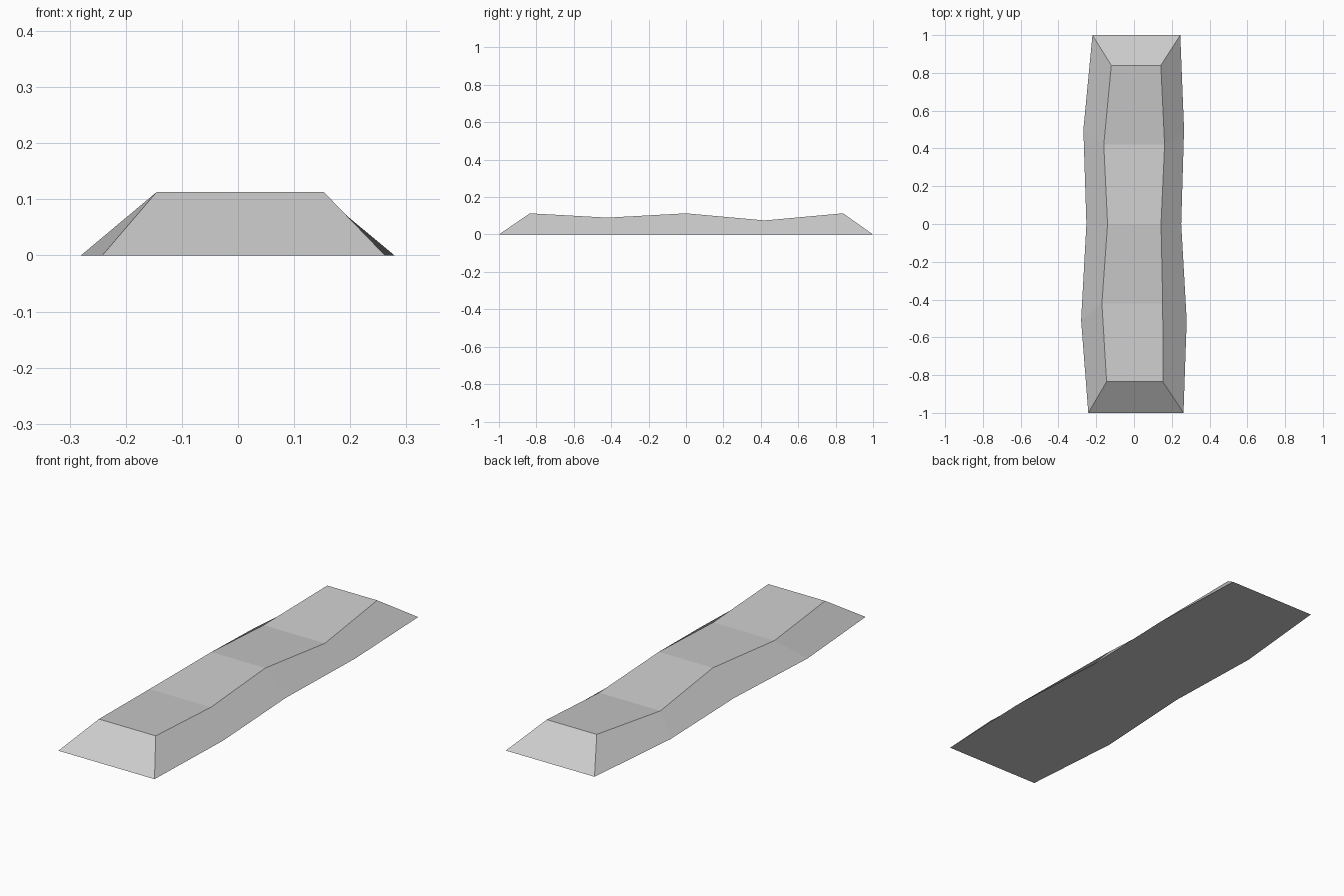
import bpy
import bmesh

cube = bpy.data.objects.get("Cube")
if cube:
    bpy.data.objects.remove(cube, do_unlink=True)

# Plain grey stone colour
grey = bpy.data.materials.new("light_grey")
grey.use_nodes = True
colour = (0.6, 0.6, 0.6, 1)
grey.diffuse_color = colour
grey.node_tree.nodes["Principled BSDF"].inputs["Base Color"].default_value = colour

# Cross sections from front to back: left edge x, right edge x, y, z
base = [(-.242, .262, -1, 0), (-.28, .279, -.51, 0), (-.252, .25, 0, 0),
        (-.268, .265, .5, 0), (-.22, .245, 1, 0)]
crest = [(-.145, .153, -.835, .113), (-.17, .152, -.42, .09), (-.14, .143, 0, .113),
         (-.16, .162, .42, .075), (-.12, .142, .84, .113)]

bm = bmesh.new()
rings = []
for b, c in zip(base, crest):
    points = [(b[0], b[2], b[3]), (b[1], b[2], b[3]),
              (c[1], c[2], c[3]), (c[0], c[2], c[3])]
    rings.append([bm.verts.new(p) for p in points])

# Skin between neighbouring sections, then close the sloped ends
for near, far in zip(rings, rings[1:]):
    for i in range(4):
        j = (i + 1) % 4
        bm.faces.new((near[i], near[j], far[j], far[i]))
bm.faces.new(rings[0])
bm.faces.new(rings[-1])
bmesh.ops.recalc_face_normals(bm, faces=bm.faces)

mesh = bpy.data.meshes.new("wavy_slab")
bm.to_mesh(mesh)
bm.free()
mesh.materials.append(grey)
slab = bpy.data.objects.new("wavy_slab", mesh)
bpy.context.collection.objects.link(slab)
